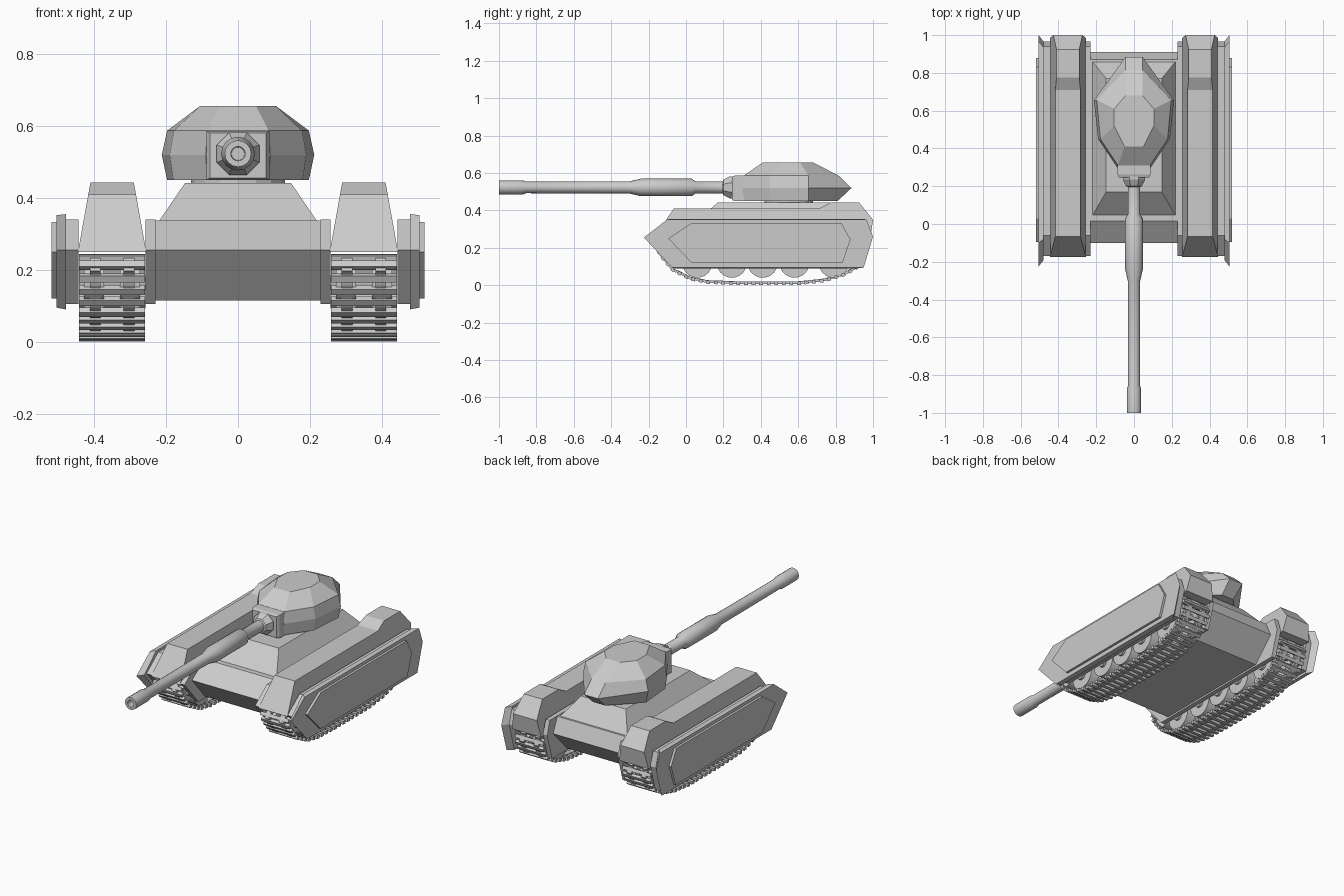
import bpy, bmesh, math
from mathutils import Vector, Matrix

if "Cube" in bpy.data.objects:
    bpy.data.objects.remove(bpy.data.objects["Cube"])


def finish(name, bm, mirror=False, smooth=False):
    bmesh.ops.recalc_face_normals(bm, faces=bm.faces)
    me = bpy.data.meshes.new(name)
    bm.to_mesh(me)
    bm.free()
    ob = bpy.data.objects.new(name, me)
    bpy.context.collection.objects.link(ob)
    if mirror:
        ob.modifiers.new("Mirror", 'MIRROR').use_mirror_merge = False
    if smooth:
        bpy.context.view_layer.objects.active = ob
        ob.select_set(True)
        bpy.ops.object.shade_smooth_by_angle(angle=math.radians(35))
        ob.select_set(False)
    return ob


def loft(name, rings, mirror=False, smooth=False, closed=False):
    """Bridge equal-length rings of points; cap the ends unless closed."""
    bm = bmesh.new()
    rows = [[bm.verts.new(p) for p in r] for r in rings]
    pairs = list(zip(rows, rows[1:])) + ([(rows[-1], rows[0])] if closed else [])
    for a, b in pairs:
        n = len(a)
        for i in range(n):
            bm.faces.new((a[i], a[(i + 1) % n], b[(i + 1) % n], b[i]))
    if not closed:
        bm.faces.new(rows[0])
        bm.faces.new(rows[-1])
    return finish(name, bm, mirror, smooth)


def at_x(profile, x):
    return [(x, y, z) for y, z in profile]


def rect(hx, y0, y1, z):
    return [(-hx, y0, z), (hx, y0, z), (hx, y1, z), (-hx, y1, z)]


def circle(r, y, z, n, turn=0.0):
    return [(r * math.cos(turn + i * math.tau / n), y,
             z + r * math.sin(turn + i * math.tau / n)) for i in range(n)]


def box(bm, size, matrix):
    bmesh.ops.create_cube(bm, size=1, matrix=matrix @ Matrix.Diagonal((*size, 1)))


# Hull and raised deck
hull = [(.015, .337), (-.1, .255), (.02, .115), (.78, .115), (.91, .25), (.87, .337)]
loft("hull", [at_x(hull, -.235), at_x(hull, .235)])
loft("upper_deck", [rect(.22, .045, .86, .335), rect(.147, .17, .77, .442)])

# Track covers, narrowing towards the top
cover = [(-.175, .25), (-.065, .41), (.71, .41), (.775, .443), (.925, .443),
         (1.0, .35), (.985, .25)]


def cover_side(s):
    return [(.35 + s * (.095 - (z - .25) * .18), y, z) for y, z in cover]


loft("track_cover", [cover_side(-1), cover_side(1)], mirror=True)

# Skirts on both sides of each track
inner = [(-.17, .255), (-.06, .34), (.94, .34), (.965, .26), (.92, .105), (-.04, .105)]
outer_a = [(-.19, .255), (-.08, .355), (.935, .355), (.965, .26), (.915, .09), (-.055, .09)]
outer_b = [(-.225, .255), (-.1, .352), (.965, .352), (1.0, .26), (.95, .095), (-.075, .095)]
panel = [(-.095, .25), (.03, .333), (.83, .333), (.88, .245), (.837, .12), (.03, .12)]
loft("inner_skirt", [at_x(inner, .23), at_x(inner, .257)], mirror=True)
loft("skirt_mount", [at_x(inner, .443), at_x(inner, .48)], mirror=True)
loft("outer_skirt", [at_x(outer_a, .478), at_x(outer_b, .505)], mirror=True)
loft("skirt_panel", [at_x(panel, .503), at_x(panel, .519)], mirror=True)

# Track: cross bars and two rows of links laid along a closed path
path = [Vector((0, y, z)) for y, z in [
    (.28, .01), (.6, .01), (.74, .025), (.85, .058), (.92, .1), (.962, .18), (.94, .232),
    (-.12, .232), (-.158, .21), (-.14, .165), (-.075, .085), (.02, .035), (.12, .016)]]
segs = list(zip(path, path[1:] + path[:1]))
total = sum((b - a).length for a, b in segs)
count = 60


def along(d):
    d %= total
    for a, b in segs:
        if d <= (b - a).length:
            return a.lerp(b, d / (b - a).length)
        d -= (b - a).length
    return path[0]


bm = bmesh.new()
step = total / count
for i in range(count):
    p = along(i * step)
    t = (along((i + .5) * step) - along((i - .5) * step)).normalized()
    turn = Matrix.Rotation(math.atan2(t.z, t.y), 4, 'X')
    m = Matrix.Translation((.35, p.y, p.z)) @ turn
    box(bm, (.183, .02, .018), m)
    for dx in (-.047, .047):
        box(bm, (.03, step * 1.05, .014), m @ Matrix.Translation((dx, 0, .004)))
finish("track", bm, mirror=True)

# Road wheels and end wheels, each a pair of discs on an axle
bm = bmesh.new()
wheels = [(y, .121, .081) for y in (.06, .245, .41, .58, .79)]
wheels += [(-.075, .165, .055), (.885, .165, .055)]
for y, z, r in wheels:
    for x, rad, depth in ((.30, r, .055), (.40, r, .055), (.35, r * .35, .185)):
        bmesh.ops.create_cone(bm, cap_ends=True, segments=18, radius1=rad, radius2=rad,
                              depth=depth, matrix=Matrix.Translation((x, y, z))
                              @ Matrix.Rotation(math.pi / 2, 4, 'Y'))
finish("wheels", bm, mirror=True, smooth=True)


# Faceted turret: eight-sided rings from half outlines
def turret_ring(half, z):
    return [(x, y, z) for x, y in half] + [(-x, y, z) for x, y in reversed(half)]


loft("turret", [
    turret_ring([(.085, .31), (.18, .45), (.197, .655), (.04, .81)], .45),
    turret_ring([(.09, .30), (.19, .45), (.212, .655), (.045, .885)], .52),
    turret_ring([(.085, .31), (.178, .45), (.197, .655), (.045, .815)], .587),
    turret_ring([(.05, .41), (.105, .52), (.105, .61), (.045, .68)], .656)])
bm = bmesh.new()
bmesh.ops.create_cone(bm, cap_ends=True, segments=16, radius1=.13, radius2=.13,
                      depth=.03, matrix=Matrix.Translation((0, .55, .447)))
finish("turret_ring", bm)

# Gun mount block and octagonal collar
gz = .523


def block(hx, hz, y):
    return [(-hx, y, gz - .005 - hz), (hx, y, gz - .005 - hz),
            (hx, y, gz - .005 + hz), (-hx, y, gz - .005 + hz)]


loft("gun_mount", [block(.078, .062, .245), block(.088, .068, .262), block(.088, .068, .34)])
loft("gun_collar", [circle(r, y, gz, 8, math.pi / 8) for r, y in
                    ((.064, .26), (.064, .235), (.045, .2), (.03, .195))])

# Barrel with sleeve, muzzle and hollow bore
barrel = [(.033, .23), (.033, .05), (.047, .03), (.047, -.24), (.033, -.3), (.031, -.855),
          (.037, -.87), (.037, -1.0), (.02, -1.0), (.018, -.93)]
loft("gun_barrel", [circle(r, y, gz, 16) for r, y in barrel], smooth=True)
